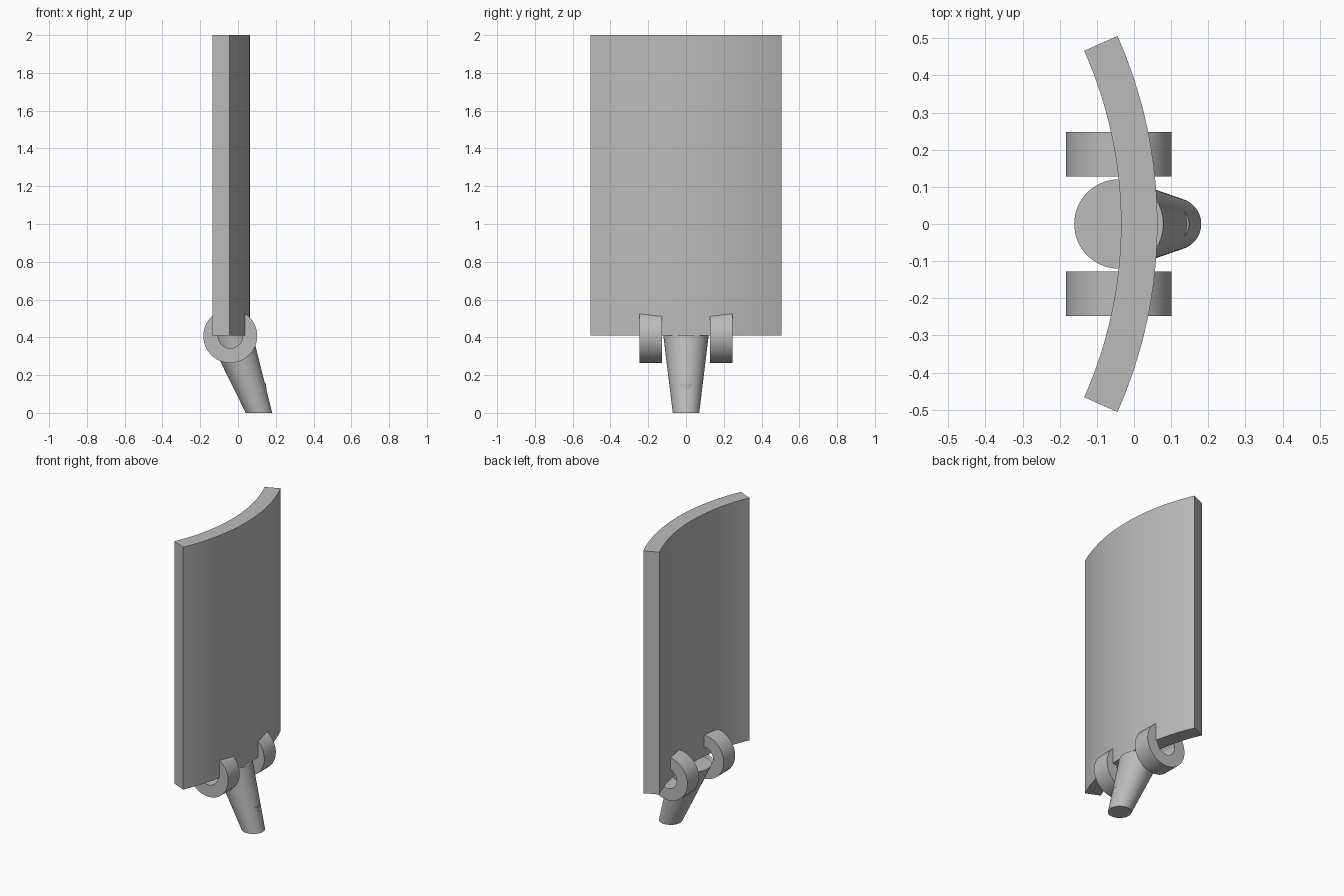
import bpy, bmesh, math
from mathutils import Vector

cube = bpy.data.objects.get("Cube")
if cube:
    bpy.data.objects.remove(cube, do_unlink=True)

grey = bpy.data.materials.new("plain grey")
grey.use_nodes = True
colour = (0.5, 0.5, 0.5, 1)
grey.diffuse_color = colour
grey.node_tree.nodes["Principled BSDF"].inputs["Base Color"].default_value = colour


def finish(name, bm):
    bmesh.ops.recalc_face_normals(bm, faces=bm.faces)
    mesh = bpy.data.meshes.new(name)
    bm.to_mesh(mesh)
    bm.free()
    mesh.materials.append(grey)
    obj = bpy.data.objects.new(name, mesh)
    bpy.context.collection.objects.link(obj)
    bpy.ops.object.select_all(action='DESELECT')
    obj.select_set(True)
    bpy.context.view_layer.objects.active = obj
    bpy.ops.object.shade_smooth_by_angle(angle=math.radians(30))
    return obj


def extrude_profile(name, points, direction):
    """Close a flat outline and extrude it into a solid."""
    bm = bmesh.new()
    face = bm.faces.new([bm.verts.new(p) for p in points])
    ext = bmesh.ops.extrude_face_region(bm, geom=[face], use_keep_orig=True)
    moved = [g for g in ext["geom"] if isinstance(g, bmesh.types.BMVert)]
    bmesh.ops.translate(bm, verts=moved, vec=direction)
    return finish(name, bm)


def slanted_cone(name, bottom, r_bottom, top, r_top, sides=64):
    """Tapered, leaning solid whose two ends stay horizontal."""
    bm = bmesh.new()
    rings = []
    for centre, r in ((bottom, r_bottom), (top, r_top)):
        rings.append([bm.verts.new(Vector(centre) + Vector((r * math.cos(a), r * math.sin(a), 0)))
                      for a in (2 * math.pi * i / sides for i in range(sides))])
    low, high = rings
    bm.faces.new(low)
    bm.faces.new(high)
    for i in range(sides):
        j = (i + 1) % sides
        bm.faces.new((low[i], low[j], high[j], high[i]))
    return finish(name, bm)


def hinge_ring(name, y0, y1, x, z, r_in, r_out, sides=64):
    """Square-section ring around the y axis."""
    bm = bmesh.new()
    section = ((r_in, y0), (r_out, y0), (r_out, y1), (r_in, y1))
    loops = [[bm.verts.new((x + r * math.cos(a), y, z + r * math.sin(a))) for r, y in section]
             for a in (2 * math.pi * i / sides for i in range(sides))]
    for i in range(sides):
        a, b = loops[i], loops[(i + 1) % sides]
        for k in range(4):
            m = (k + 1) % 4
            bm.faces.new((a[k], a[m], b[m], b[k]))
    return finish(name, bm)


# Curved panel
R_OUT, R_IN, HALF, STEPS = 1.244, 1.146, math.radians(24), 32
CENTRE_X, BASE_Z = -1.181, 0.41
angles = [HALF * (2 * i / STEPS - 1) for i in range(STEPS + 1)]
outline = [(CENTRE_X + R_OUT * math.cos(a), R_OUT * math.sin(a), BASE_Z) for a in angles]
outline += [(CENTRE_X + R_IN * math.cos(a), R_IN * math.sin(a), BASE_Z) for a in reversed(angles)]
extrude_profile("curved_panel", outline, (0, 0, 2 - BASE_Z))

# Pair of rings gripping the lower edge
for side, label in ((1, "back"), (-1, "front")):
    hinge_ring(label + "_ring", side * 0.128, side * 0.247, -0.041, 0.407, 0.065, 0.1425)

# Leaning leg and its inner peg, whose tip just breaks the surface
slanted_cone("leg", (0.111, 0, 0), 0.07, (-0.041, 0, BASE_Z), 0.12)
slanted_cone("leg_peg", (0.11, 0, 0), 0.05, (0.098, 0, 0.155), 0.05)
